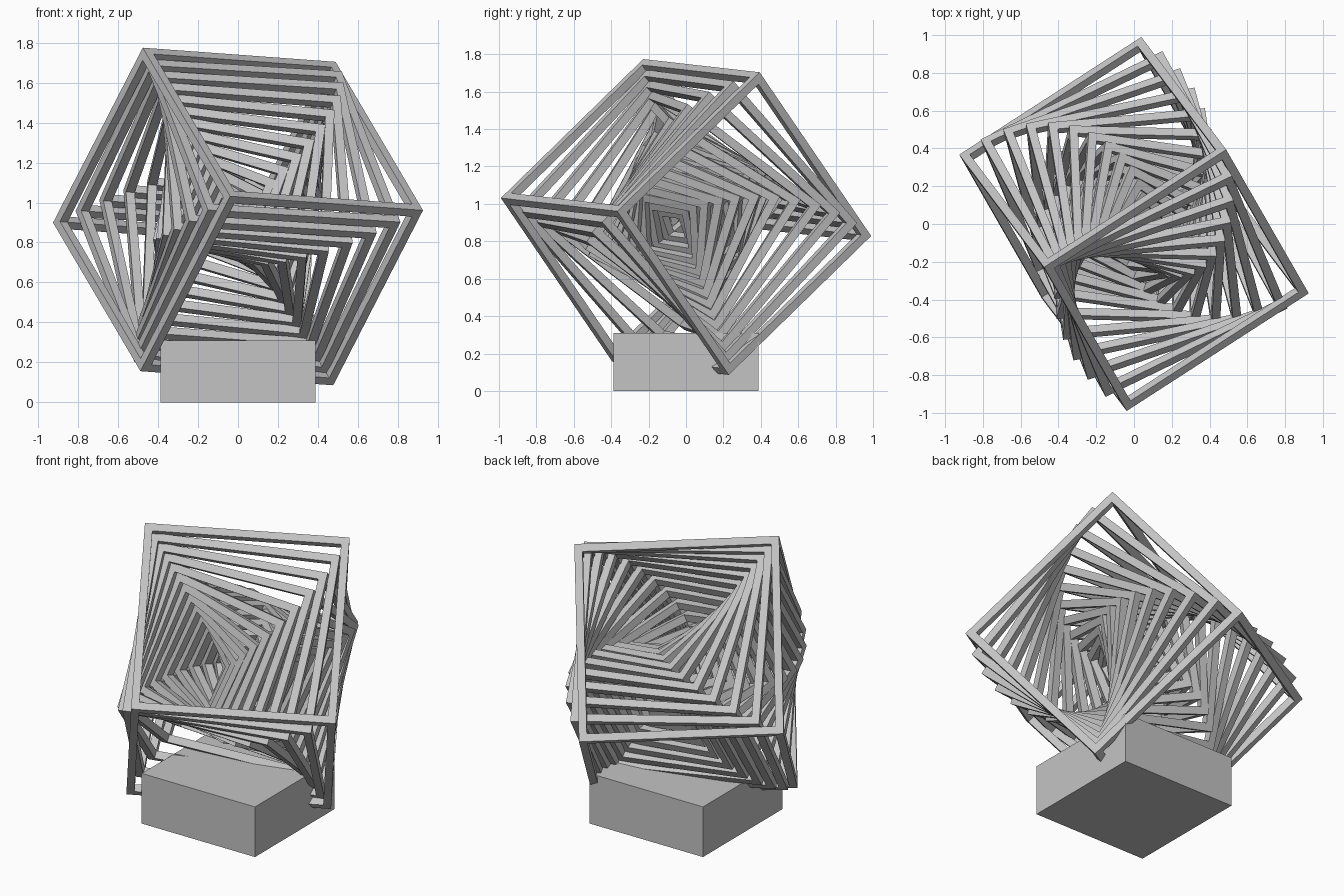
import bpy, bmesh, math
from mathutils import Matrix, Vector

if "Cube" in bpy.data.objects:
    bpy.data.objects.remove(bpy.data.objects["Cube"], do_unlink=True)

FRAMES = 13       # nested cubes
SIDE = 1.15       # outermost edge length
SHRINK = 0.068    # size lost per step
TWIST = 8.5       # degrees turned per step about the body diagonal
BAR = 0.045       # square bar thickness

grey = bpy.data.materials.new("plain_grey")
grey.use_nodes = True
color = (0.55, 0.55, 0.55, 1)
grey.diffuse_color = color
grey.node_tree.nodes["Principled BSDF"].inputs["Base Color"].default_value = color


def add_box(bm, centre, size):
    matrix = Matrix.Translation(centre) @ Matrix.Diagonal((*size, 1))
    bmesh.ops.create_cube(bm, size=1, matrix=matrix)


def finish(name, bm, matrix):
    mesh = bpy.data.meshes.new(name)
    bm.to_mesh(mesh)
    bm.free()
    mesh.materials.append(grey)
    obj = bpy.data.objects.new(name, mesh)
    bpy.context.collection.objects.link(obj)
    obj.matrix_world = matrix


# Pedestal block
bm = bmesh.new()
add_box(bm, (0, 0, 0.155), (0.775, 0.775, 0.31))
finish("pedestal", bm, Matrix.Identity(4))

# Orientation of the outermost cube, balanced near one corner
u = Vector((0.833, 0.538, -0.061)).normalized()
v = Vector((0.382, -0.668, -0.651))
v = (v - u * v.dot(u)).normalized()
tilt = Matrix((u, v, u.cross(v))).transposed().to_4x4()
place = Matrix.Translation((0, 0, 0.93)) @ tilt

# Nested cube frames, each smaller and twisted further
for k in range(FRAMES):
    side = SIDE * (1 - SHRINK * k)
    reach = (side - BAR) / 2
    bm = bmesh.new()
    for axis in range(3):
        length = side if axis == 0 else side - 2 * BAR
        for a in (-reach, reach):
            for b in (-reach, reach):
                centre, size = [0, 0, 0], [BAR, BAR, BAR]
                size[axis] = length
                centre[(axis + 1) % 3] = a
                centre[(axis + 2) % 3] = b
                add_box(bm, centre, size)
    turn = Matrix.Rotation(math.radians(TWIST * k), 4, Vector((1, 1, 1)))
    finish(f"cube_frame_{k + 1}", bm, place @ turn)
